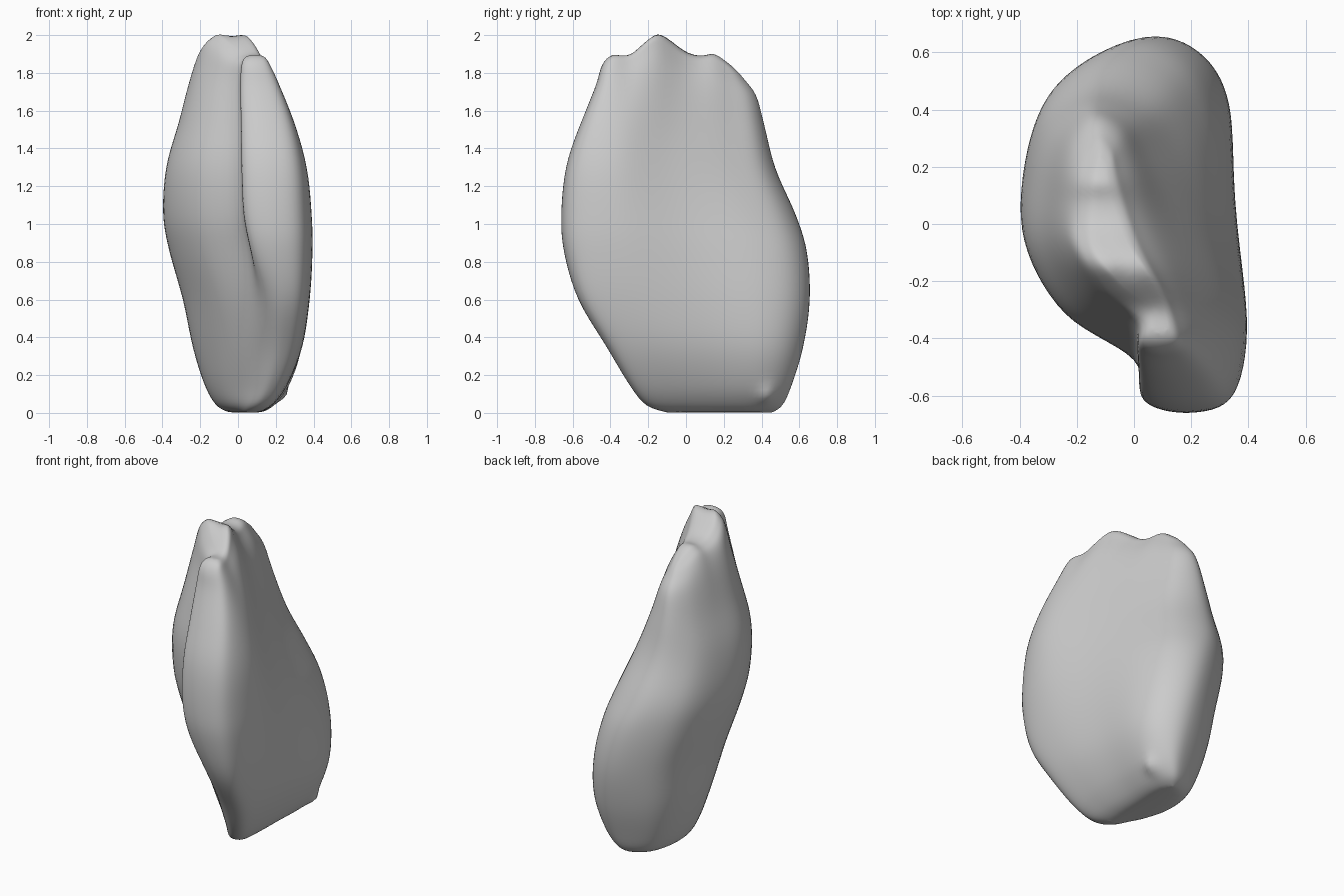
import bpy, bmesh, math
from mathutils import Vector

if "Cube" in bpy.data.objects:
    bpy.data.objects.remove(bpy.data.objects["Cube"])

# Horizontal sections: height, front y, back y, nose-left x, right-front x,
# right-back x, left x, back-tip x
LEVELS = [
    (0.00, -.09, .45, .03, .11, .12, -.04, .07),
    (0.04, -.21, .51, .06, .18, .19, -.11, .09),
    (0.15, -.30, .56, .10, .26, .27, -.17, .11),
    (0.35, -.42, .62, .13, .34, .33, -.23, .10),
    (0.60, -.57, .655, .13, .38, .325, -.28, .06),
    (0.85, -.645, .64, .05, .395, .28, -.35, -.01),
    (1.05, -.66, .58, .01, .39, .22, -.385, -.09),
    (1.30, -.635, .47, .00, .37, .14, -.37, -.14),
    (1.55, -.56, .415, .00, .32, .06, -.305, -.15),
    (1.80, -.48, .37, .00, .24, .00, -.25, -.14),
    (1.93, -.45, .31, .01, .19, -.04, -.21, -.13),
    (1.98, -.42, .27, .03, .16, -.06, -.17, -.12),
    (2.00, -.38, .23, .06, .125, -.09, -.14, -.12),
]
# Crest height along y: three lobes
CREST = [(-.55, 1.81), (-.47, 1.86), (-.40, 1.895), (-.30, 1.895), (-.22, 1.96),
         (-.15, 2.01), (-.08, 1.97), (0, 1.91), (.08, 1.89), (.15, 1.9),
         (.24, 1.84), (.32, 1.79), (.45, 1.74)]


def spline(pts, steps, closed):
    """Catmull-Rom through vectors."""
    n, out = len(pts), []
    for i in range(n if closed else n - 1):
        ids = [i - 1, i, i + 1, i + 2]
        p = [pts[k % n] if closed else pts[min(max(k, 0), n - 1)] for k in ids]
        for s in range(steps):
            t = s / steps
            out.append(0.5 * (2 * p[1] + (p[2] - p[0]) * t
                              + (2 * p[0] - 5 * p[1] + 4 * p[2] - p[3]) * t * t
                              + (3 * p[1] - p[0] - 3 * p[2] + p[3]) * t ** 3))
    if not closed:
        out.append(pts[-1].copy())
    return out


crest_line = spline([Vector(c) for c in CREST], 8, False)


def crest(y):
    for a, b in zip(crest_line, crest_line[1:]):
        if y <= b.x:
            t = max(0, (y - a.x) / (b.x - a.x))
            return a.y + (b.y - a.y) * t
    return crest_line[-1].y


def section(z, yf, yb, n, rf, rb, l, b):
    v = lambda t: yf + (yb - yf) * t
    mix = lambda a, c, t: a + (c - a) * t
    clamp = lambda t: min(max(t, 0), 1)
    k = .25 * clamp((z - 1.2) / .7)         # right face slants near the top
    low = clamp((.85 - z) / .4)             # no groove near the bottom
    top = clamp((z - 1.7) / .3)
    return [Vector((x, v(t), z)) for x, t in (
        (mix(n, rf, .08), .03), (mix(n, rf, .5), 0), (mix(n, rf, .88), .05),
        (mix(rf, rb, k), .25), (mix(rf, rb, .45 + k), .52), (rb, .8),
        (mix(b, rb, .65), .95), (b, 1), (mix(b, l, .68), .9),
        (mix(b, l, .98), .72), (l, .5),
        (mix(l, n, .36 - .05 * low + .1 * top), .29),
        (mix(n, l, .3 * low), .15))]


# Lobed body lofted from the sections
cage = [section(*lv) for lv in LEVELS]
columns = [spline([row[i] for row in cage], 5, False) for i in range(len(cage[0]))]
rows = [spline([c[j] for c in columns], 7, True) for j in range(len(columns[0]))]

bm = bmesh.new()
rings = []
for row in rows:
    ring = []
    for p in row:
        if p.z > 1.3:                        # lift the upper part to the crest
            u = min((p.z - 1.3) / 0.7, 1)
            p.z += u * u * (crest(p.y) - 2)
        # Small spur low on the back right edge
        if p.x > .12:
            p.x += 0.04 * math.exp(-((p.y - .43) ** 2 + (p.z - .09) ** 2) / .0015)
        p.z = max(p.z, 0)
        ring.append(bm.verts.new(p))
    rings.append(ring)
for lo, hi in zip(rings, rings[1:]):
    for i in range(len(lo)):
        k = (i + 1) % len(lo)
        bm.faces.new((lo[i], lo[k], hi[k], hi[i]))
caps = [bm.faces.new(rings[0][::-1]), bm.faces.new(rings[-1])]
bmesh.ops.triangulate(bm, faces=caps)
bmesh.ops.recalc_face_normals(bm, faces=bm.faces)

mesh = bpy.data.meshes.new("lobed_body")
bm.to_mesh(mesh)
bm.free()
body = bpy.data.objects.new("lobed_body", mesh)
bpy.context.collection.objects.link(body)
smooth = body.modifiers.new("soften", 'SMOOTH')
smooth.factor = 0.5
smooth.iterations = 5
for f in mesh.polygons:
    f.use_smooth = True
